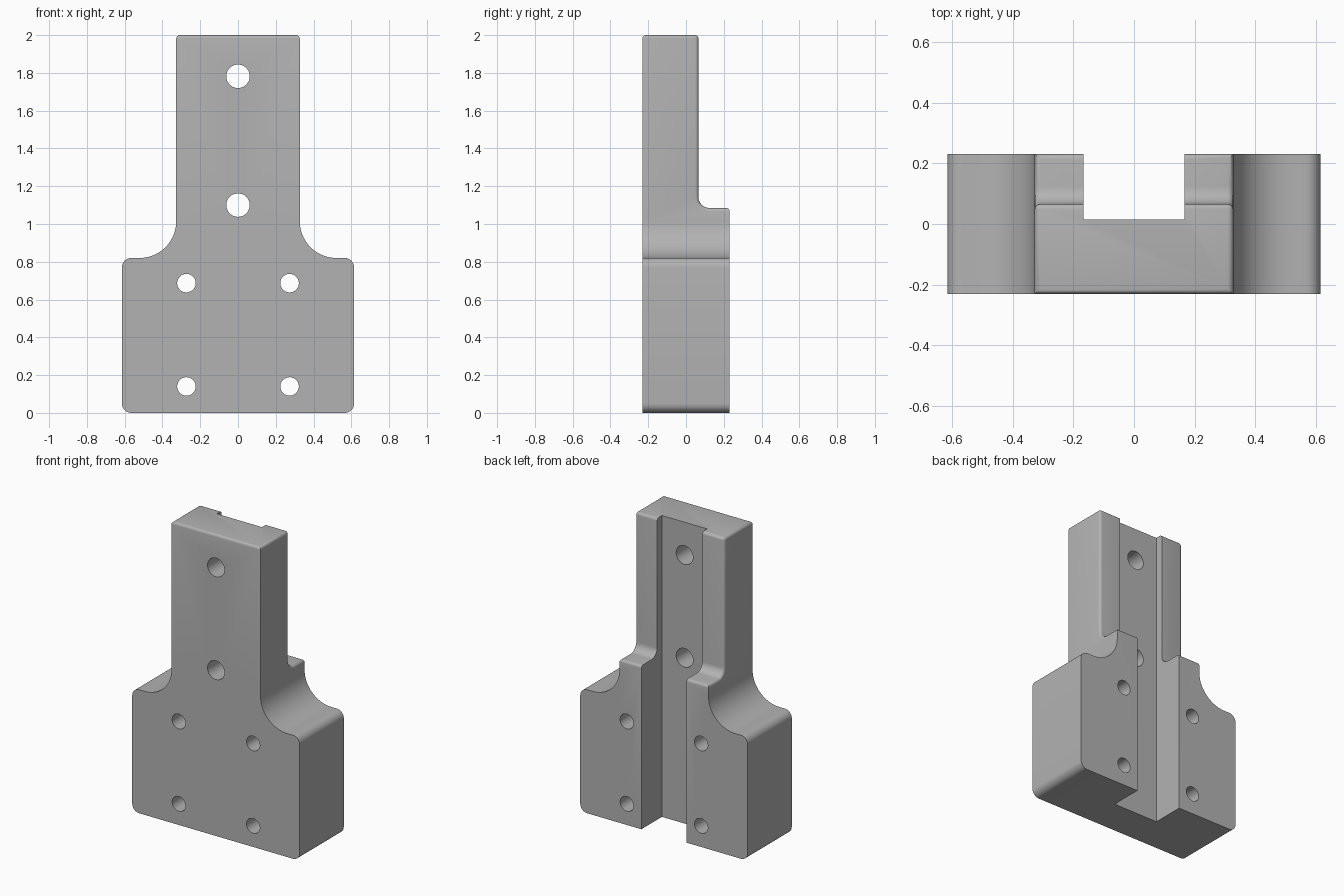
import bpy, bmesh
from math import cos, sin, radians
from mathutils import Vector

old = bpy.data.objects.get("Cube")
if old:
    bpy.data.objects.remove(old, do_unlink=True)

HALF_W, NECK, DEPTH, STEP_Y, STEP_Z = 0.615, 0.327, 0.231, 0.066, 1.085

grey = bpy.data.materials.new("plain grey")
grey.use_nodes = True
colour = (0.45, 0.45, 0.45, 1)
grey.diffuse_color = colour
grey.node_tree.nodes["Principled BSDF"].inputs["Base Color"].default_value = colour


def arc(cx, cy, r, start, end, steps=12):
    angles = [radians(start + (end - start) * i / steps) for i in range(steps + 1)]
    return [(cx + r * cos(a), cy + r * sin(a)) for a in angles]


def prism(name, points, offset):
    """Extrude a closed outline of 3D points along an offset."""
    bm = bmesh.new()
    face = bm.faces.new([bm.verts.new(p) for p in points])
    out = bmesh.ops.extrude_face_region(bm, geom=[face])
    moved = [v for v in out["geom"] if isinstance(v, bmesh.types.BMVert)]
    bmesh.ops.translate(bm, vec=Vector(offset), verts=moved)
    bmesh.ops.recalc_face_normals(bm, faces=bm.faces)
    mesh = bpy.data.meshes.new(name)
    bm.to_mesh(mesh)
    bm.free()
    mesh.materials.append(grey)
    obj = bpy.data.objects.new(name, mesh)
    bpy.context.collection.objects.link(obj)
    return obj


def cut(obj, cutters):
    """Subtract the cutters, bake the result and remove them."""
    for c in cutters:
        mod = obj.modifiers.new("cut", "BOOLEAN")
        mod.operation, mod.solver, mod.object = "DIFFERENCE", "EXACT", c
    graph = bpy.context.evaluated_depsgraph_get()
    mesh = bpy.data.meshes.new_from_object(obj.evaluated_get(graph))
    obj.modifiers.clear()
    obj.data = mesh
    for c in cutters:
        bpy.data.objects.remove(c, do_unlink=True)


# Plate outline: wide base, concave shoulders, narrow neck
R = 0.05
SHOULDER = 0.82
right = arc(HALF_W - R, R, R, -90, 0, 8) + arc(HALF_W - R, SHOULDER - R, R, 0, 90, 8)
right += arc(NECK + 0.195, SHOULDER + 0.195, 0.195, 270, 180, 20) + [(NECK, 2)]
outline = right + [(-x, z) for x, z in reversed(right)]
body = prism("bracket_body", [(x, -DEPTH, z) for x, z in outline], (0, 2 * DEPTH, 0))

# Thin the neck from behind, leaving a filleted step
F = 0.057
step = [(STEP_Y, 2.2)] + arc(STEP_Y + F, STEP_Z + F, F, 180, 270, 8)
step += [(0.5, STEP_Z), (0.5, 2.2)]
cut(body, [prism("step_cutter", [(-1, y, z) for y, z in step], (2, 0, 0))])

# Round the top edges, the rear neck edges and the step edges
bm = bmesh.new()
bm.from_mesh(body.data)
bmesh.ops.remove_doubles(bm, verts=bm.verts, dist=1e-5)


def rounded(edge):
    a, b = (v.co for v in edge.verts)
    at = lambda axis, value: all(abs(p[axis] - value) < 1e-3 for p in (a, b))
    if at(2, 2):
        return True
    side = at(0, NECK) or at(0, -NECK)
    if side and min(a.z, b.z) > STEP_Z - 1e-3 and min(a.y, b.y) > STEP_Y - 1e-3:
        return True
    return at(1, DEPTH) and at(2, STEP_Z)


bmesh.ops.bevel(bm, geom=[e for e in bm.edges if rounded(e)], offset=0.018,
                offset_type="OFFSET", segments=4, profile=0.5, affect="EDGES",
                clamp_overlap=True)
bmesh.ops.recalc_face_normals(bm, faces=bm.faces)
bm.to_mesh(body.data)
bm.free()

# Rear slot and bolt holes
SLOT = 0.166
slot = [(-SLOT, 0.015), (SLOT, 0.015), (SLOT, 0.5), (-SLOT, 0.5)]
cutters = [prism("slot_cutter", [(x, y, -0.2) for x, y in slot], (0, 0, 2.5))]
holes = [(0, z, 0.062) for z in (1.1, 1.782)]
holes += [(x, z, 0.049) for x in (-0.273, 0.273) for z in (0.14, 0.687)]
for x, z, r in holes:
    ring = arc(x, z, r, 0, 360, 40)[:-1]
    cutters.append(prism("hole_cutter", [(px, -0.5, pz) for px, pz in ring], (0, 1, 0)))
cut(body, cutters)

bpy.context.view_layer.objects.active = body
body.select_set(True)
bpy.ops.object.shade_smooth_by_angle(angle=radians(30))
